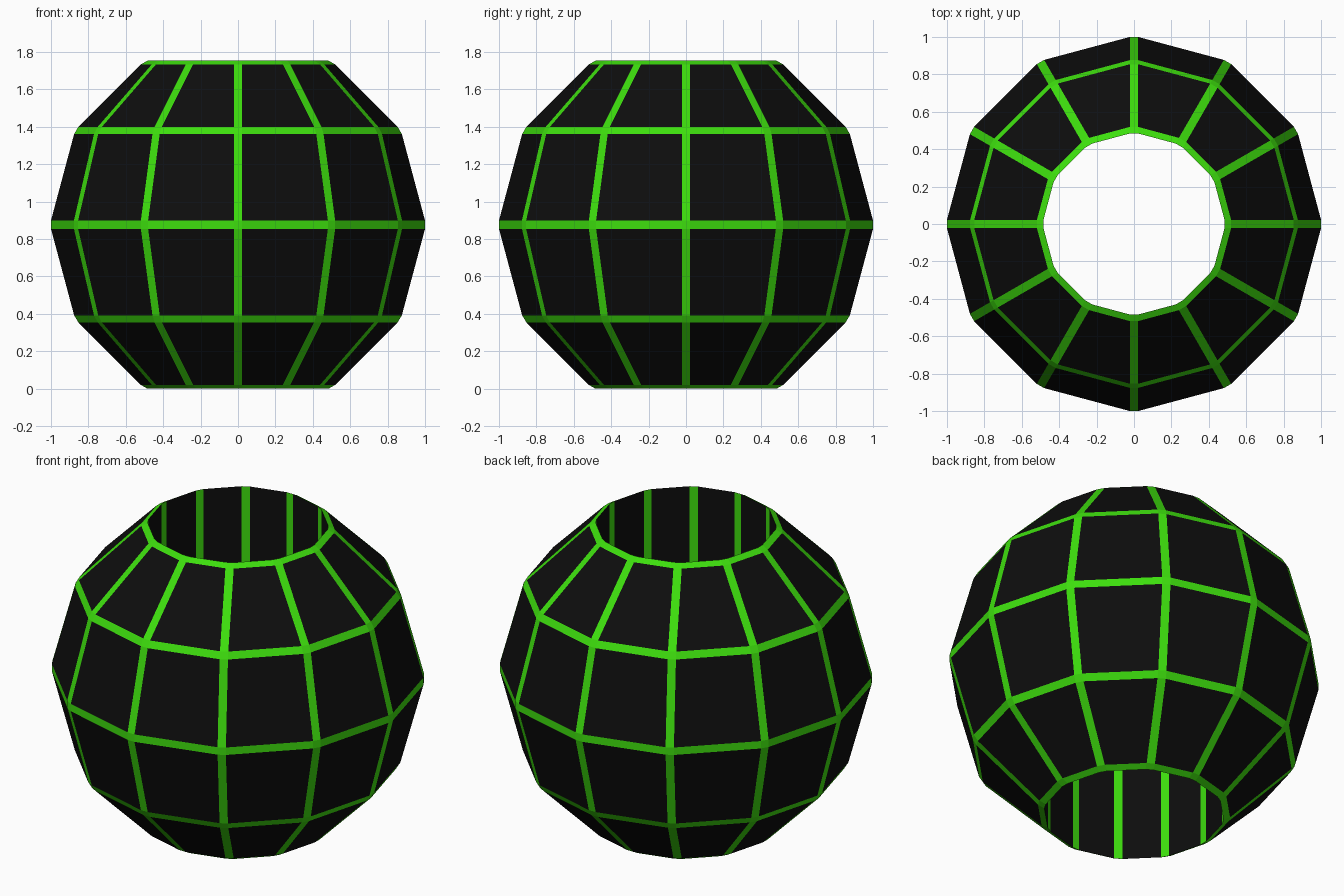
import bpy, bmesh, math
from mathutils import Vector

if "Cube" in bpy.data.objects:
    bpy.data.objects.remove(bpy.data.objects["Cube"])

SIDES = 12
HALF_BAR = 0.0225      # half width of the green bars
MID_Z = 0.877          # height of the equator


def material(name, rgb):
    m = bpy.data.materials.new(name)
    m.diffuse_color = (*rgb, 1.0)
    m.use_nodes = True
    m.node_tree.nodes["Principled BSDF"].inputs["Base Color"].default_value = m.diffuse_color
    return m


# Closed cross-section (radius, height): bands alternate bar, panel, bar, panel...
upper = [(0.490, 0.877), (0.525, 0.857), (0.860, 0.522), (0.882, 0.485), (1.006, 0.022)]
profile = upper + [(r, -z) for r, z in reversed(upper)]

# Twelve-sided ring with a narrow flat facet along every meridian
bm = bmesh.new()
columns = []
for s in range(SIDES):
    a = s * math.tau / SIDES
    out = Vector((math.cos(a), math.sin(a), 0))
    side = Vector((-math.sin(a), math.cos(a), 0))
    for sign in (-1, 1):
        inset = HALF_BAR * math.tan(math.pi / SIDES)
        columns.append([bm.verts.new(out * (r - inset) + side * sign * HALF_BAR
                                     + Vector((0, 0, z + MID_Z))) for r, z in profile])

n = len(profile)
for c in range(len(columns)):
    here, nxt = columns[c], columns[(c + 1) % len(columns)]
    for i in range(n):
        j = (i + 1) % n
        f = bm.faces.new((here[i], here[j], nxt[j], nxt[i]))
        # Narrow columns and narrow bands are green, the panels between are black
        f.material_index = 1 if (c % 2 == 0 or i % 2 == 0) else 0
bmesh.ops.recalc_face_normals(bm, faces=bm.faces)

mesh = bpy.data.meshes.new("panelled_ring")
bm.to_mesh(mesh)
bm.free()
mesh.materials.append(material("black panel", (0.004, 0.004, 0.004)))
mesh.materials.append(material("bright green bar", (0.047, 0.73, 0.004)))
bpy.context.collection.objects.link(bpy.data.objects.new("panelled_ring", mesh))
